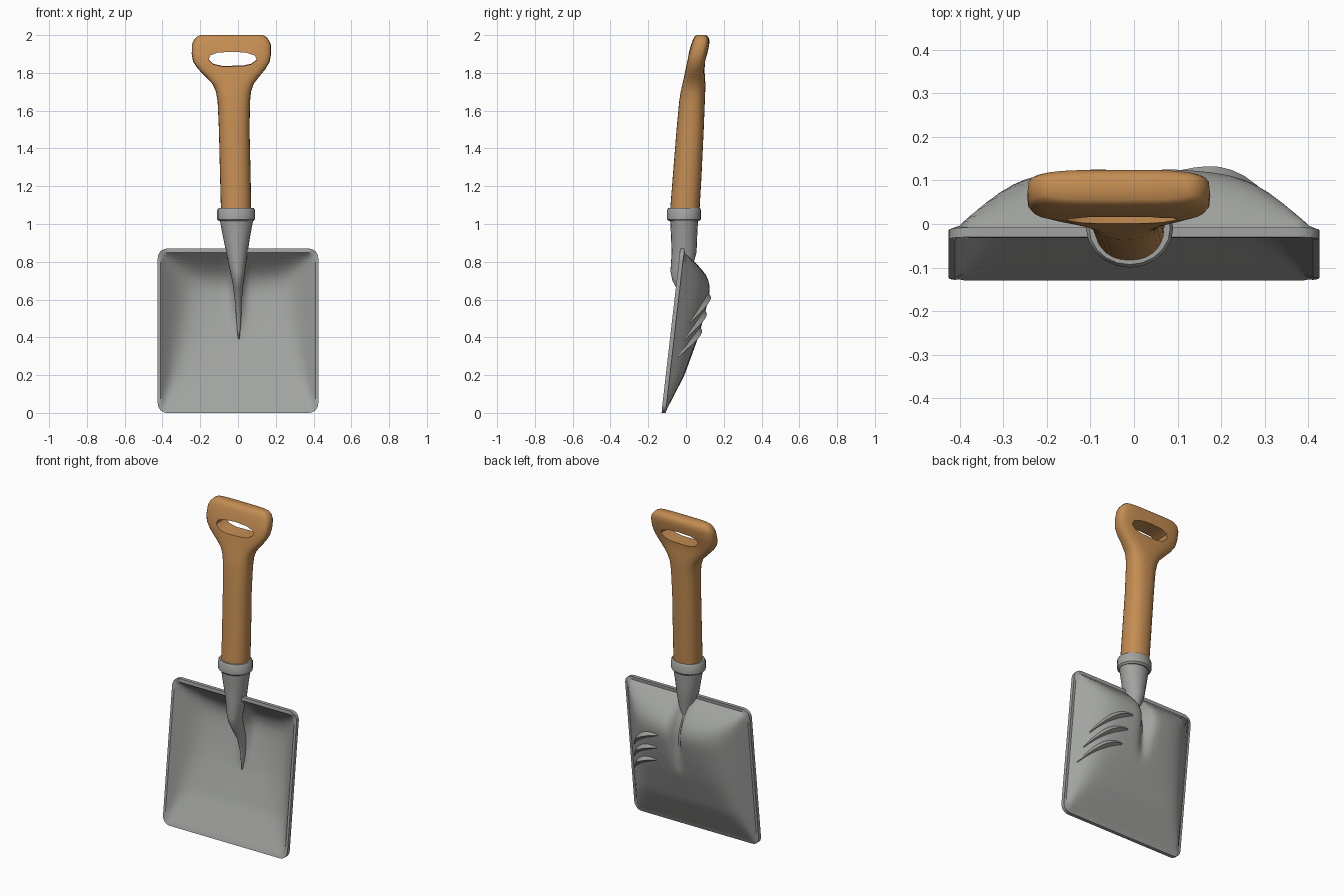
import bpy, bmesh, math

if "Cube" in bpy.data.objects:
    bpy.data.objects.remove(bpy.data.objects["Cube"])


def material(name, rgb):
    m = bpy.data.materials.new(name)
    m.diffuse_color = (*rgb, 1)
    m.use_nodes = True
    m.node_tree.nodes["Principled BSDF"].inputs["Base Color"].default_value = m.diffuse_color
    return m


STEEL = material("grey_steel", (0.36, 0.37, 0.355))
WOOD = material("orange_wood", (0.55, 0.265, 0.085))


def finish(name, bm, mat, angle=35):
    bmesh.ops.recalc_face_normals(bm, faces=bm.faces)
    me = bpy.data.meshes.new(name)
    bm.to_mesh(me)
    bm.free()
    ob = bpy.data.objects.new(name, me)
    bpy.context.collection.objects.link(ob)
    me.materials.append(mat)
    smooth(ob, angle)
    return ob


def smooth(ob, angle):
    bpy.ops.object.select_all(action='DESELECT')
    ob.select_set(True)
    bpy.context.view_layer.objects.active = ob
    bpy.ops.object.shade_smooth_by_angle(angle=math.radians(angle))


def loft(name, rows, mat, n=20, angle=35):
    """rows: (z, centre x, centre y, radius x, radius y, squareness)"""
    bm = bmesh.new()
    rings = []
    for z, cx, cy, rx, ry, p in rows:
        ring = []
        for i in range(n):
            a = 2 * math.pi * i / n
            c, s = math.cos(a), math.sin(a)
            ring.append(bm.verts.new((cx + rx * math.copysign(abs(c) ** (2 / p), c),
                                      cy + ry * math.copysign(abs(s) ** (2 / p), s), z)))
        rings.append(ring)
    for a, b in zip(rings, rings[1:]):
        for i in range(n):
            j = (i + 1) % n
            bm.faces.new((a[i], a[j], b[j], b[i]))
    bm.faces.new(rings[0])
    bm.faces.new(rings[-1])
    return finish(name, bm, mat, angle)


# --- blade: dished shell with rounded corners and a pressed centre groove
DEPTH = [(0, 0), (.02, .005), (.2, .077), (.4, .128), (.5, .147), (.6, .162), (.66, .165),
         (.72, .142), (.78, .085), (.85, .0), (.87, 0)]
W, H, R = .425, .87, .05


def depth(z):
    for (a, p), (b, q) in zip(DEPTH, DEPTH[1:]):
        if z <= b:
            return p + (q - p) * (z - a) / (b - a)
    return 0


def back_y(x, z):
    d, s = depth(z), 1.1 * max(0, .41 - abs(x))
    dish = 0 if d < 1e-5 or s < 1e-5 else (d ** -3 + s ** -3) ** (-1 / 3)
    t = min(1, max(0, (z - .4) / .3)) * min(1, max(0, (.86 - z) / .08))
    return -.108 + .1 * z / H + dish - .07 * t * math.exp(-(x / .032) ** 2)


def round_corner(x, z):
    dx = abs(x) - (W - R)
    dz = abs(z - H / 2) - (H / 2 - R)
    if dx > 0 and dz > 0:
        k = max(dx, dz) / math.hypot(dx, dz)
        x = math.copysign(W - R + dx * k, x)
        z = H / 2 + math.copysign(H / 2 - R + dz * k, z - H / 2)
    return x, z


half = [.012, .026, .042, .065, .1, .14, .18, .215, .25, .28, .31, .34, .36, .375, .39, .41, W]
xs = [-v for v in reversed(half)] + [0] + half
zs = [0, .02, .035, .05] + [.05 + .77 * i / 26 for i in range(1, 27)] + [.835, .85, H]
bm = bmesh.new()
back, front = [], []
for z0 in zs:
    rb, rf = [], []
    for x0 in xs:
        x, z = round_corner(x0, z0)
        y = back_y(x, z)
        rb.append(bm.verts.new((x, y, z)))
        rf.append(bm.verts.new((x, y - .022, z)))
    back.append(rb)
    front.append(rf)
for g in (back, front):
    for a, b in zip(g, g[1:]):
        for i in range(len(xs) - 1):
            bm.faces.new((a[i], a[i + 1], b[i + 1], b[i]))


def border(g):
    return g[0] + [r[-1] for r in g[1:]] + g[-1][-2::-1] + [r[0] for r in g[-2:0:-1]]


bb, bf = border(back), border(front)
for i in range(len(bb)):
    j = (i + 1) % len(bb)
    bm.faces.new((bb[i], bb[j], bf[j], bf[i]))
finish("blade", bm, STEEL, 40)

# --- curved creases on the back of the blade (one side only)
for k, z0 in enumerate((.60, .51, .42)):
    bm = bmesh.new()
    rings = []
    n = 9
    for i in range(n):
        t = i / (n - 1)
        x = .11 + .02 * k + .23 * t
        z = z0 + .03 - .02 * t - .13 * t ** 2.5
        h = .024 * math.sin(math.pi * (.04 + .92 * t))
        w = .012 + .02 * math.sin(math.pi * t)
        pts = [(z + w * .5, -.004), (z - w * .3, h), (z - w, -.004)]
        rings.append([bm.verts.new((x, back_y(x, zz) + o, zz)) for zz, o in pts])
    for a, b in zip(rings, rings[1:]):
        for i in range(3):
            j = (i + 1) % 3
            bm.faces.new((a[i], a[j], b[j], b[i]))
    bm.faces.new(rings[0])
    bm.faces.new(rings[-1])
    finish("back_crease_%d" % (k + 1), bm, STEEL, 40)

# --- socket tapering into the centre rib, and its collar
loft("socket", [(1.04, -.008, -.01, .092, .075, 2), (.95, -.008, -.01, .075, .07, 2),
                (.85, -.006, -.01, .057, .066, 2), (.75, -.002, -.027, .04, .055, 2),
                (.70, 0, -.02, .031, .052, 2), (.66, 0, -.002, .025, .048, 2),
                (.58, .002, .034, .018, .034, 2), (.48, .004, .045, .012, .02, 2),
                (.39, .004, .033, .004, .006, 2)], STEEL, 20, 50)
loft("collar", [(1.015, -.01, -.01, .092, .08, 2), (1.025, -.01, -.01, .1, .09, 2),
                (1.075, -.01, -.01, .1, .09, 2), (1.085, -.01, -.01, .093, .083, 2)],
     STEEL, 20, 35)

# --- wooden shaft widening into the grip
handle = loft("handle", [
    (1.06, -.01, -.007, .08, .078, 2.2), (1.25, -.014, .006, .081, .076, 2.2),
    (1.5, -.02, .022, .081, .072, 2.3), (1.65, -.022, .032, .086, .068, 2.4),
    (1.70, -.024, .037, .093, .065, 2.5), (1.74, -.026, .042, .108, .061, 2.7),
    (1.78, -.03, .045, .142, .055, 3), (1.82, -.033, .048, .178, .05, 3.4),
    (1.86, -.035, .054, .203, .049, 3.8), (1.90, -.035, .063, .210, .050, 4),
    (1.95, -.035, .075, .209, .048, 4), (1.975, -.035, .08, .198, .044, 4),
    (1.992, -.035, .081, .182, .036, 4), (2.0, -.035, .081, .165, .025, 4)], WOOD, 28, 45)

# --- grip opening
outline = [(-.155, 1.87), (-.148, 1.893), (-.11, 1.908), (-.03, 1.913), (.045, 1.908),
           (.09, 1.893), (.1, 1.87), (.07, 1.847), (.03, 1.838), (-.08, 1.835), (-.13, 1.846)]
bm = bmesh.new()
a = [bm.verts.new((x, -.3, z - .01)) for x, z in outline]
b = [bm.verts.new((x, .4, z + .01)) for x, z in outline]
bm.faces.new(a)
bm.faces.new(b)
for i in range(len(a)):
    j = (i + 1) % len(a)
    bm.faces.new((a[i], a[j], b[j], b[i]))
cutter = finish("grip_cutter", bm, WOOD)
mod = handle.modifiers.new("opening", 'BOOLEAN')
mod.operation, mod.solver, mod.object = 'DIFFERENCE', 'EXACT', cutter
bpy.context.view_layer.objects.active = handle
bpy.ops.object.modifier_apply(modifier=mod.name)
bpy.data.objects.remove(cutter)
smooth(handle, 45)
